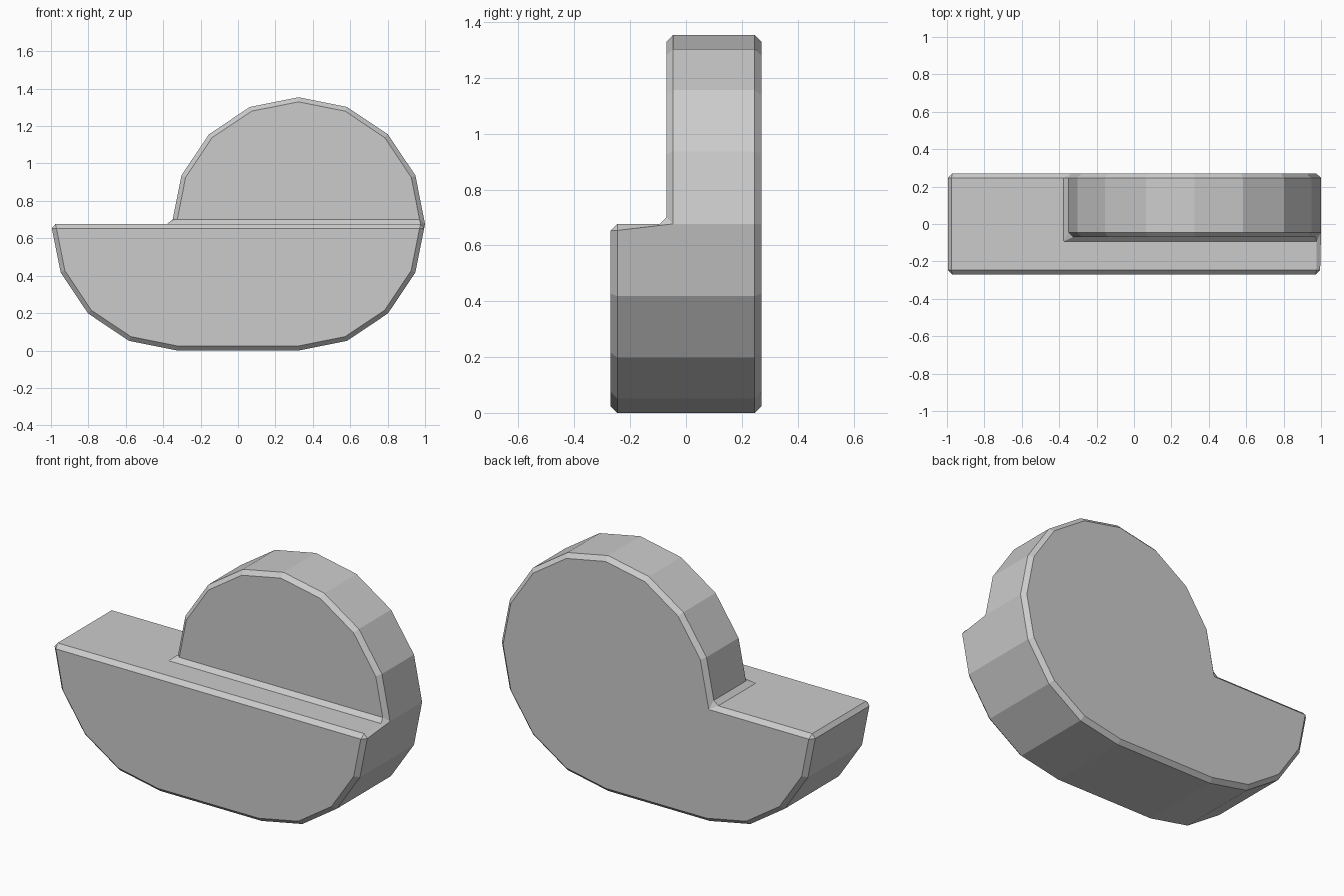
import bpy, bmesh, math

if "Cube" in bpy.data.objects:
    bpy.data.objects.remove(bpy.data.objects["Cube"])

R, CX, CZ = 0.677, 0.323, 0.677      # disc radius and centre
FRONT, STEP, BACK = -0.27, -0.07, 0.27


def arc(cx, start, end):
    """Points of a 16-sided circle between two corner numbers."""
    return [(cx + R * math.cos(i * math.pi / 8), CZ + R * math.sin(i * math.pi / 8))
            for i in range(start, end + 1)]


lower = arc(-CX, 8, 12) + arc(CX, 12, 16)   # left rim, flat bottom, right rim
upper = arc(CX, 0, 8)                       # right rim over the top to the notch

bm = bmesh.new()
cache = {}


def vert(p, y):
    key = (round(p[0], 4), round(y, 4), round(p[1], 4))
    if key not in cache:
        cache[key] = bm.verts.new(key)
    return cache[key]


def face(*pts):
    bm.faces.new([vert(p, y) for p, y in pts])


left, right, notch = lower[0], lower[-1], upper[-1]

# Front faces of the base and of the raised disc, and the whole back
face(*[(p, FRONT) for p in lower])
face(*[(p, STEP) for p in upper])
face(*[(p, BACK) for p in lower + upper[1:]])

# Rim of the base; the last side also holds the corner of the step
for a, b in zip(lower, lower[1:]):
    step = [(b, STEP)] if b == right else []
    face((a, FRONT), (b, FRONT), *step, (b, BACK), (a, BACK))

# Rim of the raised disc
for a, b in zip(upper, upper[1:]):
    face((a, STEP), (b, STEP), (b, BACK), (a, BACK))

# L-shaped ledge on top of the base
face((left, FRONT), (right, FRONT), (right, STEP),
     (notch, STEP), (notch, BACK), (left, BACK))

bmesh.ops.recalc_face_normals(bm, faces=bm.faces)
mesh = bpy.data.meshes.new("stepped_disc_body")
bm.to_mesh(mesh)
bm.free()
body = bpy.data.objects.new("stepped_disc_body", mesh)
bpy.context.collection.objects.link(body)

# Small chamfer on the sharp edges only
bevel = body.modifiers.new("chamfer", 'BEVEL')
bevel.width = 0.024
bevel.segments = 1
bevel.limit_method = 'ANGLE'
bevel.angle_limit = math.radians(30)
